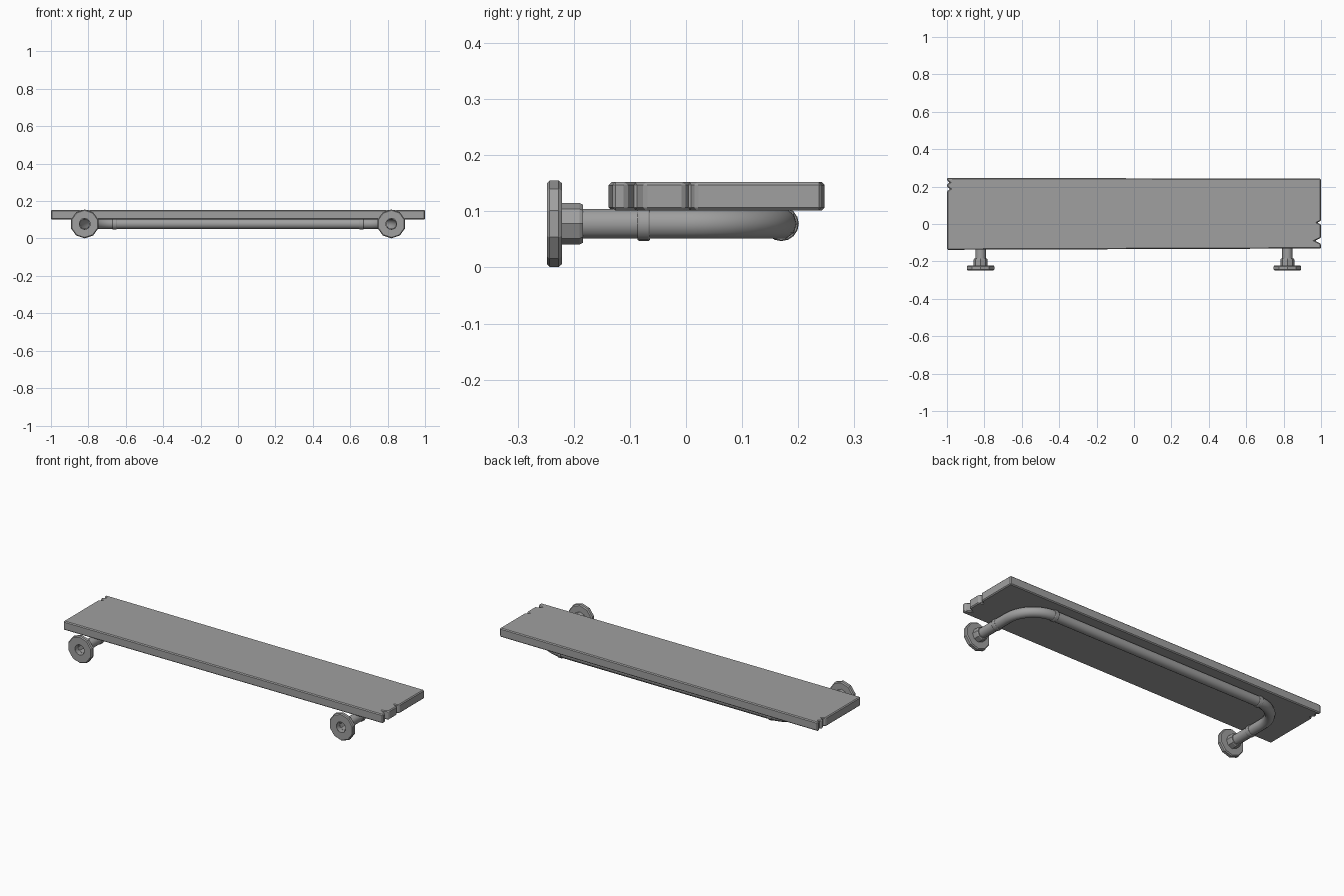
import bpy, bmesh, math
from mathutils import Matrix, Vector

cube = bpy.data.objects.get("Cube")
if cube:
    bpy.data.objects.remove(cube, do_unlink=True)

grey = bpy.data.materials.new("neutral grey")
grey.use_nodes = True
grey.diffuse_color = (0.35, 0.35, 0.35, 1)
grey.node_tree.nodes["Principled BSDF"].inputs["Base Color"].default_value = (0.35, 0.35, 0.35, 1)

PIPE_X, PIPE_Y, PIPE_Z, PIPE_R = 0.82, 0.17, 0.078, 0.028
BEND = 0.16


def add_object(name, bm):
    bmesh.ops.recalc_face_normals(bm, faces=bm.faces)
    mesh = bpy.data.meshes.new(name)
    bm.to_mesh(mesh)
    bm.free()
    mesh.materials.append(grey)
    obj = bpy.data.objects.new(name, mesh)
    bpy.context.collection.objects.link(obj)
    return obj


def shade(obj, degrees):
    bpy.ops.object.select_all(action="DESELECT")
    obj.select_set(True)
    bpy.context.view_layer.objects.active = obj
    bpy.ops.object.shade_smooth_by_angle(angle=math.radians(degrees))


def lathe(name, profile, sides, centre, axis="Y"):
    """Closed (radius, distance) profile turned round the y or x axis."""
    bm = bmesh.new()
    rows = []
    for i in range(sides):
        a = math.tau * i / sides
        rows.append([bm.verts.new((r * math.sin(a), d, r * math.cos(a))) for r, d in profile])
    n = len(profile)
    for i in range(sides):
        a, b = rows[i], rows[(i + 1) % sides]
        for j in range(n):
            k = (j + 1) % n
            bm.faces.new((a[j], a[k], b[k], b[j]))
    turn = Matrix.Rotation(math.radians(90), 4, "Z") if axis == "X" else Matrix()
    bmesh.ops.transform(bm, matrix=Matrix.Translation(Vector(centre)) @ turn, verts=bm.verts)
    return add_object(name, bm)


def notch(x, y, depth, half):
    """Three outline points of a V-shaped chip in a board end."""
    return [(x, y - half), (x - math.copysign(depth, x), y), (x, y + half)]


# Worn board with chipped ends
outline = [(-1, -0.138), (1, -0.131)]
outline += notch(1, -0.09, 0.032, 0.016) + notch(1, 0.007, 0.02, 0.01)
outline += [(1, 0.242), (-1, 0.247)]
outline += notch(-1, 0.222, 0.014, 0.01)[::-1] + notch(-1, 0.187, 0.017, 0.012)[::-1]
bm = bmesh.new()
base = bm.faces.new([bm.verts.new((x, y, 0.102)) for x, y in outline])
top = bmesh.ops.extrude_face_region(bm, geom=[base])["geom"]
bmesh.ops.translate(bm, vec=(0, 0, 0.05), verts=[v for v in top if isinstance(v, bmesh.types.BMVert)])
board = add_object("shelf_board", bm)
bevel = board.modifiers.new("worn edges", "BEVEL")
bevel.width = 0.005
bevel.segments = 1
bevel.limit_method = "ANGLE"

# Bent pipe running under the board
half_path = [(PIPE_X, -0.245)]
for i in range(13):
    a = math.radians(90) * i / 12
    half_path.append((PIPE_X - BEND + BEND * math.cos(a), PIPE_Y - BEND + BEND * math.sin(a)))
path = half_path + [(-x, y) for x, y in reversed(half_path)]
curve = bpy.data.curves.new("support_pipe", "CURVE")
curve.dimensions = "3D"
curve.bevel_depth = PIPE_R
curve.bevel_resolution = 3
spline = curve.splines.new("POLY")
spline.points.add(len(path) - 1)
for point, (x, y) in zip(spline.points, path):
    point.co = (x, y, PIPE_Z, 1)
curve.materials.append(grey)
pipe = bpy.data.objects.new("support_pipe", curve)
bpy.context.collection.objects.link(pipe)
bpy.ops.object.select_all(action="DESELECT")
pipe.select_set(True)
bpy.context.view_layer.objects.active = pipe
bpy.ops.object.convert(target="MESH")
shade(bpy.context.view_layer.objects.active, 50)

# Wall flanges, nuts and elbow collars on both sides
flange = [(0.03, -0.248), (0.072, -0.248), (0.077, -0.243), (0.077, -0.227), (0.072, -0.221), (0.03, -0.221)]
nut = [(0.027, -0.223), (0.037, -0.223), (0.037, -0.19), (0.034, -0.184), (0.027, -0.184)]
collar = [(0.026, -0.011), (0.029, -0.011), (0.031, -0.008), (0.031, 0.008), (0.029, 0.011), (0.026, 0.011)]
for side, s in (("left", 1), ("right", -1)):
    x = s * PIPE_X
    lathe(side + "_wall_flange", flange, 10, (x, 0, PIPE_Z))
    lathe(side + "_nut", nut, 8, (x, 0, PIPE_Z))
    shade(lathe(side + "_arm_collar", collar, 16, (x, -0.075, PIPE_Z)), 30)
    shade(lathe(side + "_bar_collar", collar, 16, (s * (PIPE_X - BEND), PIPE_Y, PIPE_Z), "X"), 30)
